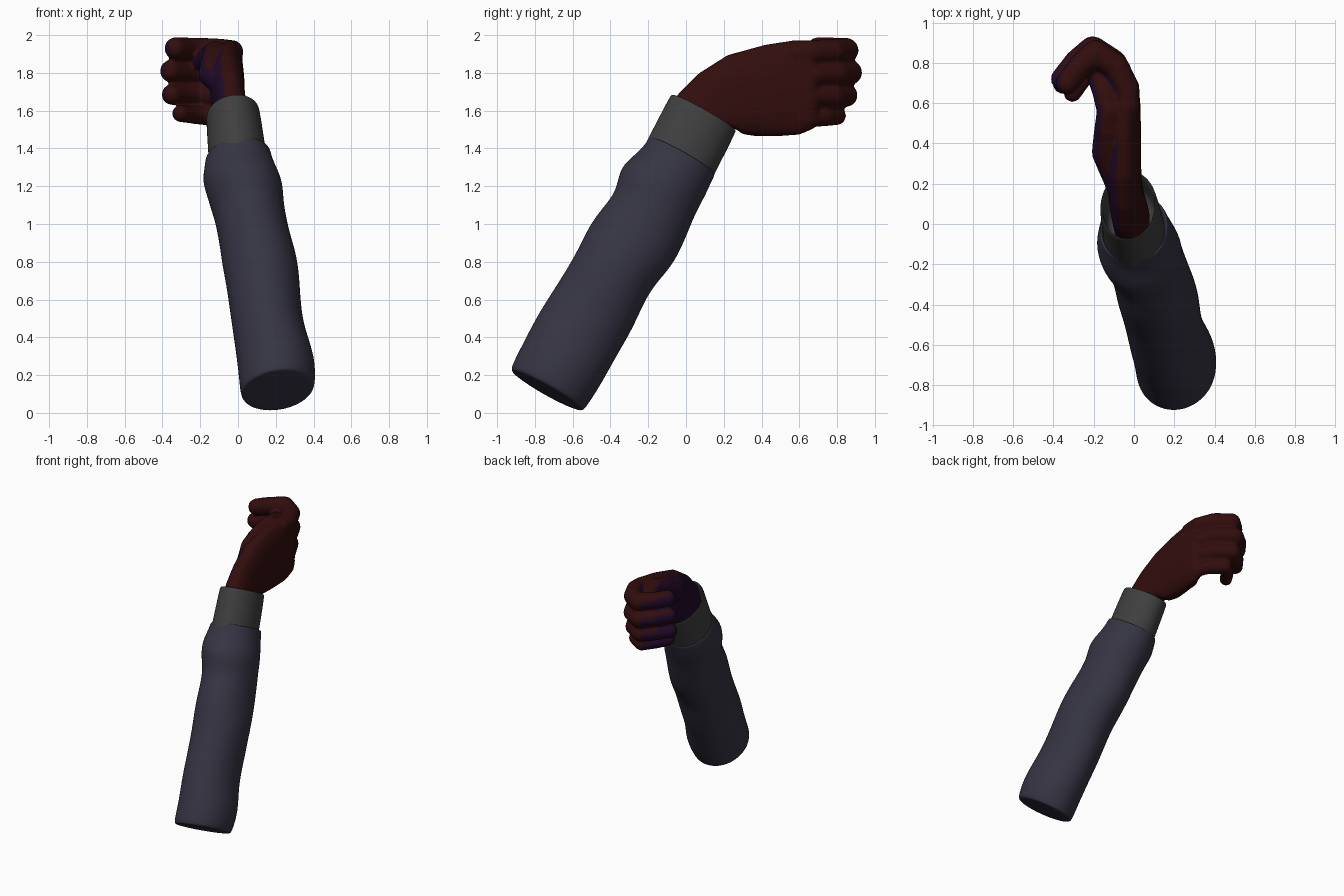
import bpy, bmesh, math
from mathutils import Vector

if "Cube" in bpy.data.objects:
    bpy.data.objects.remove(bpy.data.objects["Cube"])


def material(name, rgb):
    m = bpy.data.materials.new(name)
    m.diffuse_color = (*rgb, 1)
    m.use_nodes = True
    m.node_tree.nodes["Principled BSDF"].inputs["Base Color"].default_value = m.diffuse_color
    return m


NAVY = material("navy cloth", (0.036, 0.034, 0.056))
GREY = material("dark grey cuff", (0.05, 0.05, 0.05))
RED = material("dark red glove", (0.032, 0.004, 0.004))
PURPLE = material("dark purple palm", (0.016, 0.003, 0.022))


def loft(bm, rings, seg=28, power=1.0):
    """Skin elliptical rings given as (centre, half vector a, half vector b)."""
    def se(v):
        return math.copysign(abs(v) ** power, v)
    rows = []
    for c, a, b in rings:
        rows.append([bm.verts.new(c + a * se(math.cos(k * math.tau / seg))
                                  + b * se(math.sin(k * math.tau / seg)))
                     for k in range(seg)])
    for r0, r1 in zip(rows, rows[1:]):
        for k in range(seg):
            j = (k + 1) % seg
            bm.faces.new((r0[k], r0[j], r1[j], r1[k]))
    bm.faces.new(rows[0])
    bm.faces.new(rows[-1])


def finish(bm, name, mats):
    bmesh.ops.recalc_face_normals(bm, faces=bm.faces)
    me = bpy.data.meshes.new(name)
    bm.to_mesh(me)
    bm.free()
    for m in mats:
        me.materials.append(m)
    for p in me.polygons:
        p.use_smooth = True
    ob = bpy.data.objects.new(name, me)
    bpy.context.collection.objects.link(ob)
    return ob


# Forearm frame: t runs along the arm, u across it, both in the side view
def arm_ring(t, u0, u1, x, h):
    u = (u0 + u1) / 2
    c = Vector((x, .49 * t + .87 * u, .87 * t - .49 * u))
    a = Vector((0, .87, -.49)) * (u1 - u0) / 2
    b = Vector((1, .14 * .49, .14 * .87)) * h
    return c, a, b


def arm_part(name, rows, mat):
    bm = bmesh.new()
    loft(bm, [arm_ring(*r) for r in rows])
    ob = finish(bm, name, [mat])
    s = ob.modifiers.new("smooth", 'SUBSURF')
    s.levels = s.render_levels = 2


# Wrinkled sleeve with a turned-in hem
arm_part("sleeve", [
    (-.26, -.90, -.50, .21, .175), (-.258, -.918, -.482, .21, .19),
    (-.235, -.93, -.475, .21, .2),
    (-.09, -.935, -.465, .205, .205), (.08, -.942, -.469, .165, .187),
    (.25, -.93, -.463, .145, .187), (.43, -.923, -.484, .13, .195),
    (.55, -.93, -.468, .11, .196), (.66, -.934, -.443, .09, .187),
    (.81, -.902, -.456, .065, .185), (.88, -.915, -.466, .05, .192),
    (.97, -.942, -.475, .035, .202), (1.05, -.912, -.475, .01, .199),
    (1.12, -.89, -.482, .003, .182), (1.17, -.888, -.484, 0, .174),
    (1.18, -.884, -.490, 0, .168), (1.17, -.87, -.505, 0, .155),
    (1.08, -.87, -.505, 0, .150)], NAVY)

# Cuff band, open at the wrist
arm_part("cuff", [
    (1.08, -.882, -.490, .002, .15), (1.10, -.888, -.486, .002, .155),
    (1.25, -.893, -.491, -.01, .15), (1.415, -.899, -.499, -.027, .143),
    (1.435, -.896, -.503, -.028, .138), (1.43, -.886, -.513, -.028, .127),
    (1.30, -.88, -.515, -.015, .127), (1.22, -.87, -.52, -.01, .12)], GREY)

# Gloved hand: palm, fingers and thumb fused by a remesh
bm = bmesh.new()


def palm_ring(y0, z0, y1, z1, x, h):
    c = Vector((x, (y0 + y1) / 2, (z0 + z1) / 2))
    return c, Vector((0, y1 - y0, z1 - z0)) / 2, Vector((h, 0, 0))


loft(bm, [palm_ring(*r) for r in [
    (-.13, 1.52, .15, 1.37, -.01, .09), (-.045, 1.685, .255, 1.51, -.035, .085),
    (.07, 1.80, .30, 1.475, -.045, .085), (.22, 1.895, .38, 1.463, -.055, .09),
    (.42, 1.95, .48, 1.463, -.05, .085), (.58, 1.975, .60, 1.472, -.04, .072),
    (.66, 1.965, .67, 1.50, -.035, .06), (.69, 1.93, .70, 1.53, -.035, .04)]],
    power=.85)


def limb(points, steps=8):
    """Chain of overlapping balls along (x, y, z, radius) points."""
    pts = [Vector(p) for p in points]
    for p, q in zip(pts, pts[1:]):
        for i in range(steps + 1):
            v = p.lerp(q, i / steps)
            r = bmesh.ops.create_icosphere(bm, subdivisions=2, radius=v[3])
            bmesh.ops.translate(bm, verts=r['verts'], vec=v.xyz)


curl = [(-.035, .58, 1), (-.04, .68, 1), (-.10, .80, 1.03), (-.205, .868, 1.03),
        (-.29, .80, .97), (-.355, .72, .93)]
# knuckle height, tip height, radius, shift along y, shift of the tip in x
for z0, z1, r, dy, dx in [(1.905, 1.93, .066, -.02, .025), (1.79, 1.81, .065, 0, 0),
                          (1.675, 1.685, .061, -.02, .005),
                          (1.555, 1.585, .050, -.07, .05)]:
    n = len(curl) - 1
    limb([(x + dx * i / n, y + dy * min(1, i / 2), z0 + (z1 - z0) * i / n, r * k)
          for i, (x, y, k) in enumerate(curl)])

# Thumb and the pad at its base
limb([(-.07, .20, 1.74, .075), (-.125, .36, 1.80, .088), (-.125, .47, 1.87, .075),
      (-.12, .56, 1.905, .066), (-.15, .66, 1.89, .060), (-.185, .74, 1.86, .052)])
# Heel of the palm
limb([(-.07, .36, 1.56, .075), (-.075, .52, 1.56, .065)], 6)

raw = finish(bm, "hand_base", [RED, PURPLE])
rm = raw.modifiers.new("fuse", 'REMESH')
rm.mode = 'VOXEL'
rm.voxel_size = 0.011
sm = raw.modifiers.new("relax", 'SMOOTH')
sm.factor = 0.5
sm.iterations = 4
bpy.context.view_layer.update()
dg = bpy.context.evaluated_depsgraph_get()
me = bpy.data.meshes.new_from_object(raw.evaluated_get(dg))
me.name = "hand"
bpy.data.objects.remove(raw)
me.materials.clear()
me.materials.append(RED)
me.materials.append(PURPLE)
# Palm side is purple, by facing direction
for p in me.polygons:
    p.use_smooth = True
    p.material_index = 1 if p.normal.x < -0.6 else 0
hand = bpy.data.objects.new("hand", me)
bpy.context.collection.objects.link(hand)
